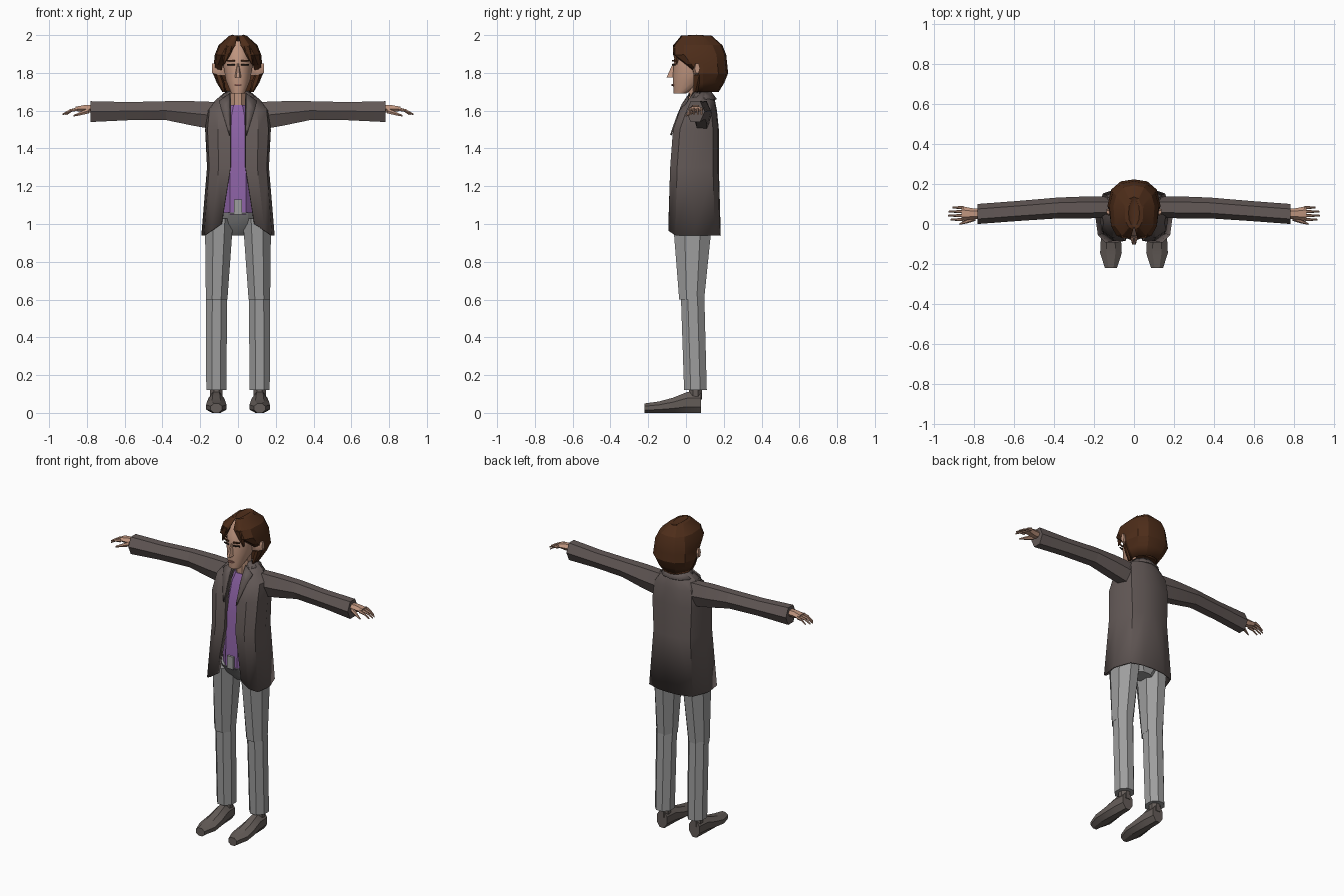
import bpy, bmesh, math
from mathutils import Vector

default_cube = bpy.data.objects.get("Cube")
if default_cube:
    bpy.data.objects.remove(default_cube)


def material(name, red, green, blue):
    mat = bpy.data.materials.new(name)
    mat.use_nodes = True
    mat.diffuse_color = (red, green, blue, 1)
    shader = mat.node_tree.nodes["Principled BSDF"]
    shader.inputs["Base Color"].default_value = mat.diffuse_color
    return mat


JACKET = material("brown grey cloth", .125, .1, .095)
SHIRT = material("purple cloth", .26, .12, .37)
TROUSERS = material("grey cloth", .34, .34, .34)
SKIN = material("skin", .52, .3, .21)
HAIR = material("brown hair", .075, .026, .01)
SHOE = material("dark leather", .13, .11, .1)
LIPS = material("lips", .3, .13, .1)
EYE = material("dark eye", .03, .02, .015)


def finish(name, rows, mat, closed, mirror=False, thickness=0, angle=32):
    """Skin rows of points with quads, as a capped tube or an open sheet."""
    bm = bmesh.new()
    grid = [[bm.verts.new(point) for point in row] for row in rows]
    count = len(grid[0])
    for lower, upper in zip(grid, grid[1:]):
        for i in range(count if closed else count - 1):
            j = (i + 1) % count
            bm.faces.new((lower[i], lower[j], upper[j], upper[i]))
    if closed:
        bm.faces.new(grid[0])
        bm.faces.new(grid[-1])
    bmesh.ops.remove_doubles(bm, verts=bm.verts, dist=.0001)
    bmesh.ops.recalc_face_normals(bm, faces=bm.faces)
    mesh = bpy.data.meshes.new(name)
    bm.to_mesh(mesh)
    bm.free()
    mesh.materials.append(mat)
    ob = bpy.data.objects.new(name, mesh)
    bpy.context.collection.objects.link(ob)
    bpy.ops.object.select_all(action='DESELECT')
    ob.select_set(True)
    bpy.context.view_layer.objects.active = ob
    bpy.ops.object.shade_smooth_by_angle(angle=math.radians(angle))
    if mirror:
        ob.modifiers.new("mirror", 'MIRROR')
    if thickness:
        solid = ob.modifiers.new("thickness", 'SOLIDIFY')
        solid.thickness = thickness
        solid.offset = 0


def loft(name, axis, rings, mat, sides=8, mirror=False, angle=32):
    """Tube through rings of (centre, half width, half depth) across an axis."""
    phase = 0 if sides % 4 else .5
    turns = [(i + phase) * math.tau / sides for i in range(sides)]
    widest = max(math.cos(turn) for turn in turns)
    tallest = max(math.sin(turn) for turn in turns)
    across = {'X': ((0, 1, 0), (0, 0, 1)), 'Y': ((1, 0, 0), (0, 0, 1)), 'Z': ((1, 0, 0), (0, 1, 0))}
    u, v = (Vector(direction) for direction in across[axis])
    rows = [[Vector(centre) + u * math.cos(turn) * half_u / widest + v * math.sin(turn) * half_v / tallest
             for turn in turns] for centre, half_u, half_v in rings]
    finish(name, rows, mat, True, mirror, angle=angle)


def taper(name, axis, start, end, sizes, mat, **options):
    """Straight tube whose cross-sections are evenly spaced from start to end."""
    start, end = Vector(start), Vector(end)
    rings = [(start.lerp(end, i / (len(sizes) - 1)), *size) for i, size in enumerate(sizes)]
    loft(name, axis, rings, mat, **options)


def sheet(name, rows, mat, thickness=.008, angle=32):
    finish(name, rows, mat, False, True, thickness, angle)


# Jacket body, open down the front and cut away at the hem
rows = []
for z, front, width, back in [(.94, -.09, .19, .18), (1.3, -.08, .16, .17), (1.5, -.065, .17, .17),
                              (1.6, -.03, .16, .16), (1.65, .01, .12, .15), (1.7, .05, .06, .13)]:
    opening = .042 + .13 * max(0, 1.3 - z)
    rise = .06 if z < 1 else 0
    rows.append([(opening, front + .025, z + rise), (opening, front, z + rise),
                 ((opening + width) / 2, front, z + rise * .4), (width * .93, front + .035, z),
                 (width, (front + back) / 2, z), (width * .8, back - .03, z),
                 (width * .4, back - .005, z), (0, back, z)])
sheet("jacket", rows, JACKET)

# Collar wraps the neck; lapels narrow towards the chest
turns = [math.radians(degrees) for degrees in range(-50, 91, 35)]
sheet("collar", [[(wide * math.cos(turn), .08 + deep * math.sin(turn), z) for turn in turns]
                 for wide, deep, z in [(.052, .05, 1.7), (.105, .08, 1.66)]], JACKET)
rows = []
for t in (0, .25, .5, .75, 1):
    flap = 1 - t
    y, z = .02 - .1 * t ** .7, 1.69 - .22 * t
    rows.append([(.042, y, z), (.046 + .055 * flap, y - .015 * flap, z - .04 * flap)])
sheet("lapels", rows, JACKET)

# Sleeves
taper("shoulders", 'X', (.09, .085, 1.57), (.38, .08, 1.6), [(.05, .075), (.055, .065), (.052, .05)],
      JACKET, sides=6, mirror=True)
taper("sleeves", 'X', (.38, .08, 1.6), (.78, .05, 1.595), [(.052, .05), (.05, .048), (.05, .055)],
      JACKET, sides=6, mirror=True)

# Shirt and neck
loft("shirt", 'Z', [((0, .03, 1.05), .1, .1), ((0, .045, 1.4), .1, .1),
                    ((0, .055, 1.58), .08, .07), ((0, .06, 1.63), .055, .05)], SHIRT)
taper("neck", 'Z', (0, .06, 1.6), (0, .055, 1.77), [(.044, .045), (.042, .045)], SKIN)

# Trousers
taper("hips", 'Z', (0, .07, .94), (0, .035, 1.06), [(.06, .05), (.13, .09), (.13, .11)], TROUSERS)
taper("waist_tab", 'Y', (0, -.08, 1.09), (0, -.04, 1.09), [(.022, .04)] * 2, TROUSERS, sides=4)
taper("thighs", 'Z', (.1, .035, 1.03), (.113, .03, .6), [(.075, .105), (.057, .066)], TROUSERS, mirror=True)
taper("shins", 'Z', (.113, .035, .62), (.115, .05, .12), [(.056, .062), (.053, .06)], TROUSERS, mirror=True)

# Shoes with flat soles
rings = []
for i, (width, height) in enumerate([(.03, .05), (.054, .06), (.05, .08), (.042, .11), (.036, .11)]):
    rings.append(((.115, -.22 + .075 * i, height / 2), width, height / 2))
loft("shoes", 'Y', rings, SHOE, mirror=True)
taper("ankles", 'Z', (.115, .05, .07), (.115, .05, .15), [(.032, .034)] * 2, SHOE, mirror=True)

# Hands, with fingers that curl down towards the tips
taper("palms", 'X', (.76, .05, 1.61), (.86, .052, 1.61), [(.025, .02), (.028, .02), (.037, .011)],
      SKIN, sides=6, mirror=True)
for i, finger in enumerate(["index", "middle", "ring", "little"]):
    reach = .08 - .008 * (i - 1.3) ** 2
    rings = []
    for t in (0, .5, 1):
        rings.append(((.85 + reach * t, .022 + .02 * i, 1.608 - .028 * t * t), .009 - .005 * t, .009 - .005 * t))
    loft(finger + "_fingers", 'X', rings, SKIN, sides=6, mirror=True)
taper("thumbs", 'X', (.79, .03, 1.6), (.87, 0, 1.573), [(.014, .014), (.011, .01), (.004, .004)],
      SKIN, sides=6, mirror=True)

# Head and face
rings = []
for i, (width, front, back) in enumerate([(.035, -.065, 0), (.064, -.07, .11), (.076, -.066, .16),
                                          (.078, -.06, .17), (.045, -.01, .12)]):
    rings.append(((0, (front + back) / 2, 1.69 + .07 * i), width, (back - front) / 2))
loft("head", 'Z', rings, SKIN, sides=12, angle=40)
taper("nose", 'Z', (0, -.06, 1.85), (0, -.075, 1.775), [(.005, .01), (.017, .028)], SKIN, sides=6)
taper("lips", 'Y', (0, -.076, 1.736), (0, -.06, 1.736), [(.022, .006)] * 2, LIPS, sides=6)
taper("ears", 'X', (.07, .05, 1.81), (.138, .06, 1.825), [(.014, .025), (.018, .03), (.014, .026)],
      SKIN, sides=6, mirror=True)
for name, z, height, mat in [("eyes", 1.84, .007, EYE), ("brows", 1.86, .008, HAIR)]:
    lower = [Vector((x, -.072 + 4 * x * x, z)) for x in (.016, .036, .056)]
    upper = [point + Vector((0, 0, height)) for point in lower]
    sheet(name, [lower, upper], mat, .006)

# Hair shell, parted in the middle and swept back from the face
rows = []
widths = (.08, .11, .13, .125, .12, .1, .045)
edges = [(.06, .055), (.08, .06), (.09, .06), (.08, 0), (.05, -.065), (.015, -.065), (.004, -.025)]
for i, (width, (edge, front)) in enumerate(zip(widths, edges)):
    z, back = 1.7 + .049 * i, width + .09
    rows.append([(edge, front, z), ((edge + width) / 2, front + .008, z), (width * .93, front * .6 + .03, z),
                 (width, .09, z), (width * .86, back - .05, z), (width / 2, back - .01, z), (0, back, z)])
crown = [math.pi * i / 6 for i in range(7)]
rows.append([(.028 * math.sin(turn), .055 - .07 * math.cos(turn), 1.985 + .014 * math.sin(turn)) for turn in crown])
rows.append([(0, .055 - .07 * math.cos(turn), 1.982) for turn in crown])
sheet("hair", rows, HAIR, .006, 22)

# Loose locks beside the face and at the nape
taper("fringe_locks", 'Z', (.075, -.05, 1.845), (.045, -.05, 1.94), [(.004, .004), (.018, .016), (.025, .02)],
      HAIR, sides=6, mirror=True)
taper("side_locks", 'Z', (.075, .05, 1.7), (.105, .07, 1.79), [(.006, .01), (.02, .02), (.018, .03)],
      HAIR, sides=6, mirror=True)
taper("nape_hair", 'Z', (0, .11, 1.705), (0, .13, 1.76), [(.07, .035), (.09, .06)], HAIR)
